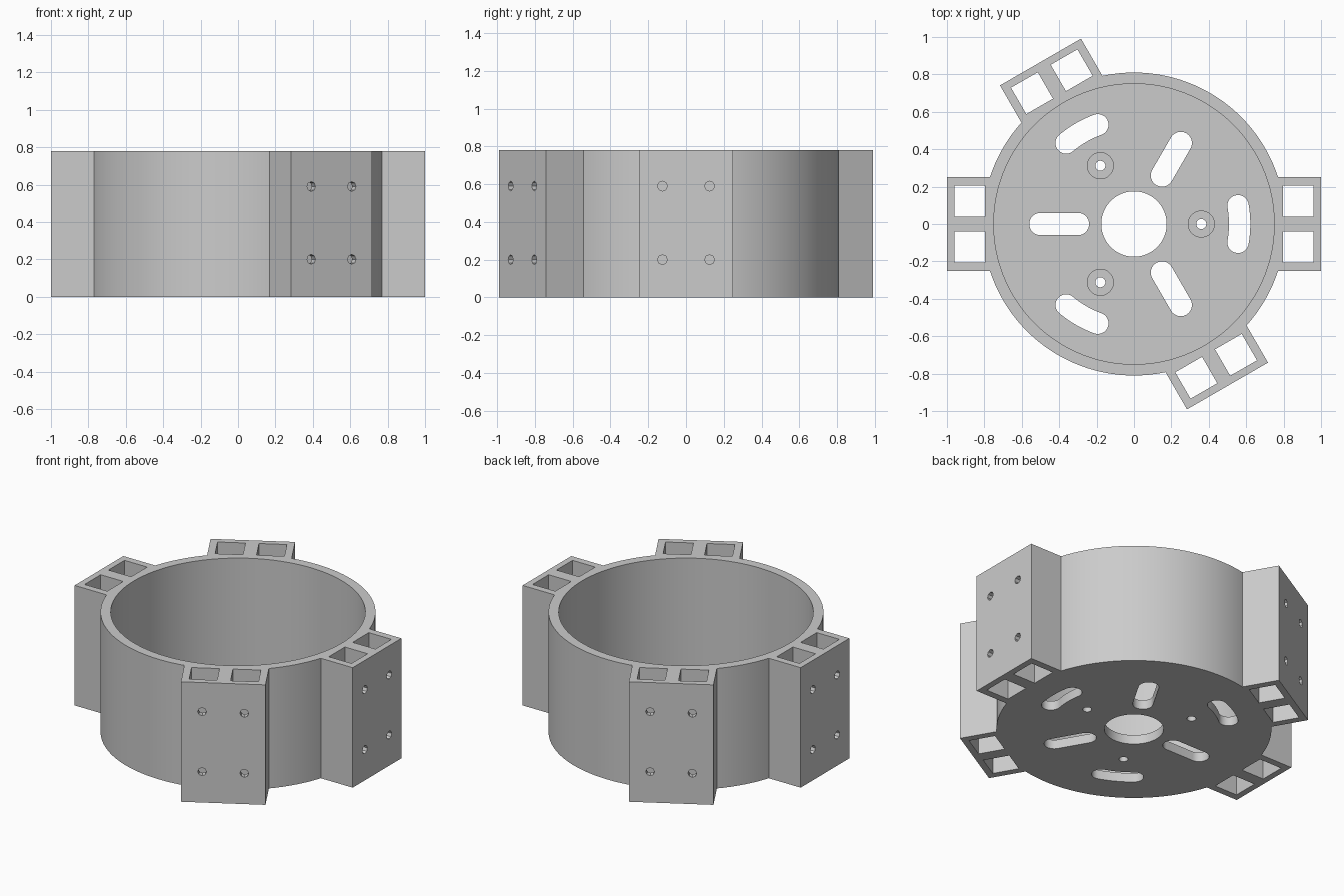
import bpy, bmesh
from math import cos, sin, pi, radians
from mathutils import Matrix, Vector

if "Cube" in bpy.data.objects:
    bpy.data.objects.remove(bpy.data.objects["Cube"], do_unlink=True)

HEIGHT, FLOOR = 0.78, 0.06
OUTER_R, INNER_R = 0.81, 0.75
BRACKETS = (0, 120, 180, 300)

grey = bpy.data.materials.new("light grey")
grey.use_nodes = True
grey.diffuse_color = (0.6, 0.6, 0.6, 1)
grey.node_tree.nodes["Principled BSDF"].inputs["Base Color"].default_value = (0.6, 0.6, 0.6, 1)


def arc(cx, cy, r, start, end, n):
    """Points on an arc, angles in degrees, both ends included."""
    return [(cx + r * cos(radians(start + (end - start) * i / n)),
             cy + r * sin(radians(start + (end - start) * i / n))) for i in range(n + 1)]


def circle(r, n, cx=0, cy=0):
    return arc(cx, cy, r, 0, 360, n)[:-1]


def rect(x0, x1, y0, y1):
    return [(x0, y0), (x1, y0), (x1, y1), (x0, y1)]


def prism(bm, outline, z0, z1, matrix=Matrix()):
    """Extrude a closed outline from z0 to z1."""
    low = [bm.verts.new(matrix @ Vector((x, y, z0))) for x, y in outline]
    high = [bm.verts.new(matrix @ Vector((x, y, z1))) for x, y in outline]
    bm.faces.new(low[::-1])
    bm.faces.new(high)
    for i in range(len(low)):
        j = (i + 1) % len(low)
        bm.faces.new((low[i], low[j], high[j], high[i]))


def turn(deg):
    return Matrix.Rotation(radians(deg), 4, 'Z')


def make_object(name, bm):
    bmesh.ops.recalc_face_normals(bm, faces=bm.faces)
    mesh = bpy.data.meshes.new(name)
    bm.to_mesh(mesh)
    bm.free()
    mesh.materials.append(grey)
    obj = bpy.data.objects.new(name, mesh)
    bpy.context.collection.objects.link(obj)
    return obj


def combine(target, bm, operation):
    """Apply a boolean and discard its helper."""
    helper = make_object("helper", bm)
    helper.hide_render = True
    mod = target.modifiers.new("combine", 'BOOLEAN')
    mod.operation, mod.solver, mod.object = operation, 'EXACT', helper
    graph = bpy.context.evaluated_depsgraph_get()
    graph.update()
    result = bpy.data.meshes.new_from_object(target.evaluated_get(graph))
    target.modifiers.clear()
    target.data = result
    bpy.data.objects.remove(helper, do_unlink=True)


# Round housing
bm = bmesh.new()
prism(bm, circle(OUTER_R, 120), 0, HEIGHT)
body = make_object("mount_housing", bm)

# Four arm brackets around the wall
bm = bmesh.new()
for a in BRACKETS:
    prism(bm, rect(0.762, 1.0, -0.25, 0.25), 0, HEIGHT, turn(a))
combine(body, bm, 'UNION')

# Open cup above the floor
bm = bmesh.new()
prism(bm, circle(INNER_R, 120), FLOOR, 1)
combine(body, bm, 'DIFFERENCE')

# Vertical openings: pockets, centre hole, slots and bolt holes
bm = bmesh.new()
for a in BRACKETS:
    for y0, y1 in ((0.04, 0.205), (-0.205, -0.04)):
        prism(bm, rect(0.797, 0.96, y0, y1), -1, 2, turn(a))
prism(bm, circle(0.175, 64), -0.5, 0.5)
straight_slot = arc(0.5, 0, 0.06, -90, 90, 16) + arc(0.3, 0, 0.06, 90, 270, 16)
mid, half, sweep = 0.565, 0.057, 10
ex, ey = mid * cos(radians(sweep)), mid * sin(radians(sweep))
curved_slot = (arc(0, 0, mid + half, -sweep, sweep, 12)
               + arc(ex, ey, half, sweep, sweep + 180, 16)[1:]
               + arc(0, 0, mid - half, sweep, -sweep, 12)[1:]
               + arc(ex, -ey, half, 180 - sweep, 360 - sweep, 16)[1:-1])
for a in (0, 120, 240):
    prism(bm, straight_slot, -0.5, 0.5, turn(a + 60))
    prism(bm, curved_slot, -0.5, 0.5, turn(a))
    prism(bm, circle(0.027, 20, 0.36), -0.5, 0.5, turn(a))
combine(body, bm, 'DIFFERENCE')

# Bolt head recesses and bracket screw holes
bm = bmesh.new()
for a in (0, 120, 240):
    prism(bm, circle(0.07, 32, 0.36), FLOOR / 2, 0.3, turn(a))
for a in BRACKETS:
    for y in (-0.125, 0.125):
        for z in (0.2, 0.59):
            place = turn(a) @ Matrix.Translation((0, y, z)) @ Matrix.Rotation(pi / 2, 4, 'Y')
            prism(bm, circle(0.026, 8), 0.9, 1.1, place)
combine(body, bm, 'DIFFERENCE')

# Smooth round walls, crisp edges
bpy.ops.object.select_all(action='DESELECT')
body.select_set(True)
bpy.context.view_layer.objects.active = body
bpy.ops.object.shade_smooth_by_angle(angle=radians(30))
